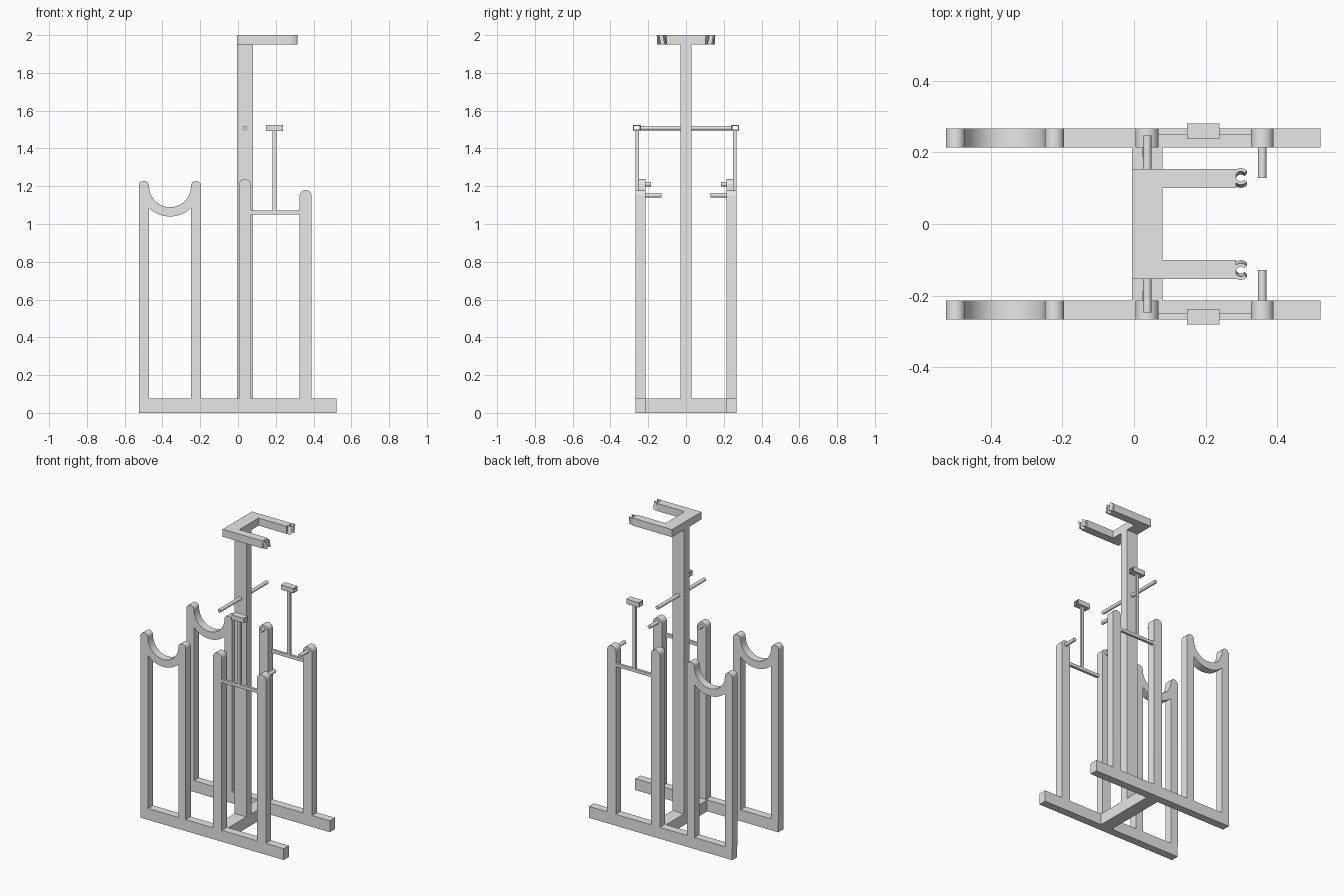
import bpy, bmesh
from math import pi, sin, cos, sqrt, acos
from mathutils import Matrix

if "Cube" in bpy.data.objects:
    bpy.data.objects.remove(bpy.data.objects["Cube"])

grey = bpy.data.materials.new("light_grey")
grey.use_nodes = True
grey.diffuse_color = (0.8, 0.8, 0.8, 1)
grey.node_tree.nodes["Principled BSDF"].inputs["Base Color"].default_value = (0.8, 0.8, 0.8, 1)
parts = []


def finish(name, bm):
    bmesh.ops.recalc_face_normals(bm, faces=bm.faces)
    mesh = bpy.data.meshes.new(name)
    bm.to_mesh(mesh)
    bm.free()
    mesh.materials.append(grey)
    obj = bpy.data.objects.new(name, mesh)
    bpy.context.collection.objects.link(obj)
    parts.append(obj)
    return obj


def extrude(name, points, offset):
    """Closed 3D outline swept along an offset."""
    bm = bmesh.new()
    face = bm.faces.new([bm.verts.new(p) for p in points])
    new = bmesh.ops.extrude_face_region(bm, geom=[face])["geom"]
    bmesh.ops.translate(bm, vec=offset, verts=[v for v in new if isinstance(v, bmesh.types.BMVert)])
    return finish(name, bm)


def box(name, x0, x1, y0, y1, z0, z1):
    return extrude(name, [(x0, y0, z0), (x1, y0, z0), (x1, y1, z0), (x0, y1, z0)], (0, 0, z1 - z0))


def rod(name, x, z, y0, y1, r=0.012):
    bm = bmesh.new()
    place = Matrix.Translation((x, (y0 + y1) / 2, z)) @ Matrix.Rotation(pi / 2, 4, 'X')
    bmesh.ops.create_cone(bm, cap_ends=True, segments=24, radius1=r, radius2=r,
                          depth=abs(y1 - y0), matrix=place)
    return finish(name, bm)


def arc(cx, cy, r, a0, a1, n=20):
    return [(cx + r * cos(a0 + (a1 - a0) * i / n), cy + r * sin(a0 + (a1 - a0) * i / n))
            for i in range(n + 1)]


INNER, OUTER, BASE = 0.214, 0.267, 0.075


def side_panel(name, outline, s):
    """Outline in x and z, given the thickness of a side frame."""
    return extrude(name, [(x, s * INNER, z) for x, z in outline], (0, s * (OUTER - INNER), 0))


# Centre post, base beam and top yoke
box("base_beam", -0.005, 0.08, -INNER, INNER, 0, BASE)
box("centre_post", -0.005, 0.08, -0.028, 0.028, BASE, 1.95)
box_y = 0.153
yoke = [(-0.005, -box_y), (0.285, -box_y), (0.285, -0.1), (0.08, -0.1),
        (0.08, 0.1), (0.285, 0.1), (0.285, box_y), (-0.005, box_y)]
extrude("top_yoke", [(x, y, 1.95) for x, y in yoke], (0, 0, 0.05))
rod("cross_rod", 0.037, 1.508, -0.247, 0.247)

# Leg centre, half width and top height
legs = {"rear_cradle_leg": (-0.498, 0.027, 1.228), "front_cradle_leg": (-0.222, 0.027, 1.228),
        "middle_leg": (0.036, 0.032, 1.238), "end_leg": (0.358, 0.032, 1.18)}

for s, side in ((1, "left"), (-1, "right")):
    # Side rail and round-topped legs
    side_panel(side + "_rail", [(-0.524, 0), (0.521, 0), (0.521, BASE), (-0.524, BASE)], s)
    for name, (x, r, top) in legs.items():
        outline = [(x - r, BASE), (x + r, BASE)] + arc(x, top - r, r, 0, pi)
        side_panel(side + "_" + name, outline, s)

    # Curved cradle between the first two legs
    r_in, r_out = 0.111, 0.16
    a = acos(r_in / r_out)
    cradle = arc(-0.36, 1.2, r_in, pi, 2 * pi, 32) + arc(-0.36, 1.2, r_out, -a, a - pi, 24)
    side_panel(side + "_cradle", cradle, s)

    # Pegs pointing inward
    rod(side + "_middle_peg", 0.036, 1.21, s * 0.185, s * 0.24)
    rod(side + "_end_peg", 0.358, 1.152, s * 0.129, s * 0.24)

    # Thin bar, upright and hollow holder
    box(side + "_thin_bar", 0.064, 0.33, s * 0.25, s * 0.267, 1.05, 1.071)
    box(side + "_thin_upright", 0.183, 0.203, s * 0.25, s * 0.267, 1.071, 1.497)
    y0, y1, z0, z1, w = 0.237, 0.281, 1.493, 1.525, 0.006
    for part, b in (("bottom", (y0, y1, z0, z0 + w)), ("top", (y0, y1, z1 - w, z1)),
                    ("inner", (y0, y0 + w, z0 + w, z1 - w)), ("outer", (y1 - w, y1, z0 + w, z1 - w))):
        box(side + "_holder_" + part, 0.148, 0.239, s * b[0], s * b[1], b[2], b[3])

    # Leaning open clip at the yoke tip
    gap = 0.75
    ring = arc(0.298, 0.124, 0.023, gap, 2 * pi - gap) + arc(0.298, 0.124, 0.014, 2 * pi - gap, gap)
    extrude(side + "_clip", [(x, s * y, 1.95) for x, y in ring], (0, s * 0.009, 0.05))

# Smooth the curved surfaces, keep corners crisp
bpy.ops.object.select_all(action='DESELECT')
for obj in parts:
    obj.select_set(True)
bpy.context.view_layer.objects.active = parts[0]
bpy.ops.object.shade_smooth_by_angle(angle=0.6)
